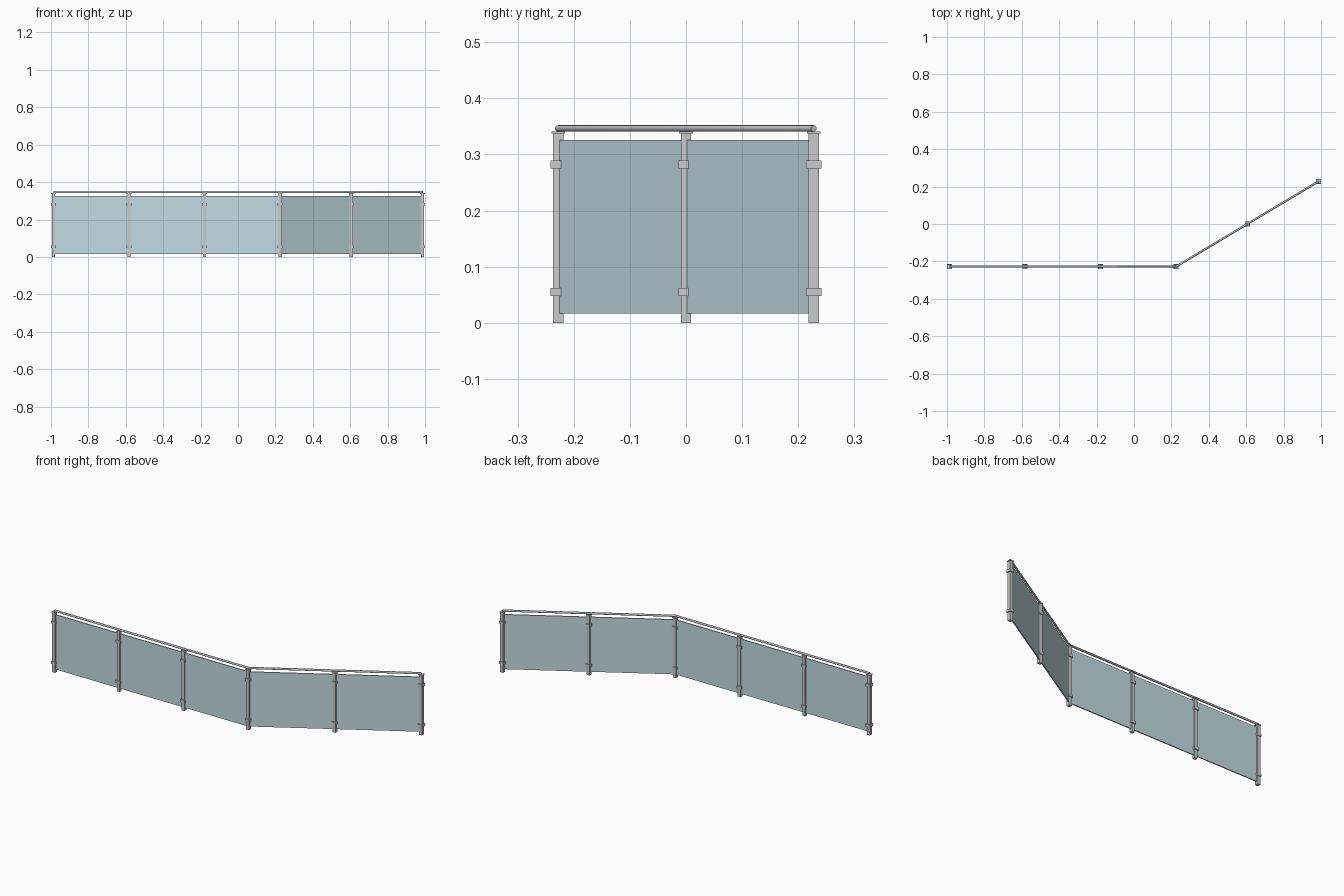
import bpy
from mathutils import Vector

if "Cube" in bpy.data.objects:
    bpy.data.objects.remove(bpy.data.objects["Cube"])

# Path of the railing in plan: straight run, then an angled run
START, CORNER, END = Vector((-0.9865, -0.2277)), Vector((0.225, -0.2277)), Vector((0.9865, 0.2277))
points = [START.lerp(CORNER, i / 3) for i in range(3)] + [CORNER.lerp(END, i / 2) for i in range(3)]

glass = bpy.data.materials.new("tinted_glass")
glass.diffuse_color = (0.55, 0.72, 0.78, 1)
glass.use_nodes = True
glass.node_tree.nodes["Principled BSDF"].inputs["Base Color"].default_value = glass.diffuse_color


def box(name, centre, size, angle=0.0, material=None):
    bpy.ops.mesh.primitive_cube_add(size=1, location=centre, rotation=(0, 0, angle))
    ob = bpy.context.object
    ob.name = name
    ob.scale = size
    bpy.ops.object.transform_apply(location=False, rotation=False, scale=True)
    if material:
        ob.data.materials.append(material)
    return ob


# Posts with two clamps and a cap plate each
for p in points:
    box("post", (p.x, p.y, 0.1685), (0.018, 0.018, 0.337))
    for z in (0.0545, 0.282):
        box("clamp", (p.x, p.y, z), (0.027, 0.027, 0.0145))
    box("post_cap", (p.x, p.y, 0.339), (0.0245, 0.0245, 0.004))

# Glass panels between neighbouring posts
for a, b in zip(points, points[1:]):
    d, m = b - a, (a + b) / 2
    angle = Vector((d.x, d.y, 0)).to_track_quat('X', 'Z').to_euler().z
    box("glass_panel", (m.x, m.y, 0.1713), (d.length - 0.014, 0.006, 0.309), angle, glass)

# Round handrail following the path
curve = bpy.data.curves.new("handrail", 'CURVE')
curve.dimensions = '3D'
curve.bevel_depth = 0.0058
curve.bevel_resolution = 4
curve.use_fill_caps = True
spline = curve.splines.new('POLY')
spline.points.add(2)
for sp, p in zip(spline.points, (START, CORNER, END)):
    sp.co = (p.x, p.y, 0.3463, 1)
rail = bpy.data.objects.new("handrail", curve)
bpy.context.collection.objects.link(rail)
bpy.ops.object.select_all(action='DESELECT')
rail.select_set(True)
bpy.context.view_layer.objects.active = rail
bpy.ops.object.convert(target='MESH')
bpy.ops.object.shade_smooth_by_angle()
